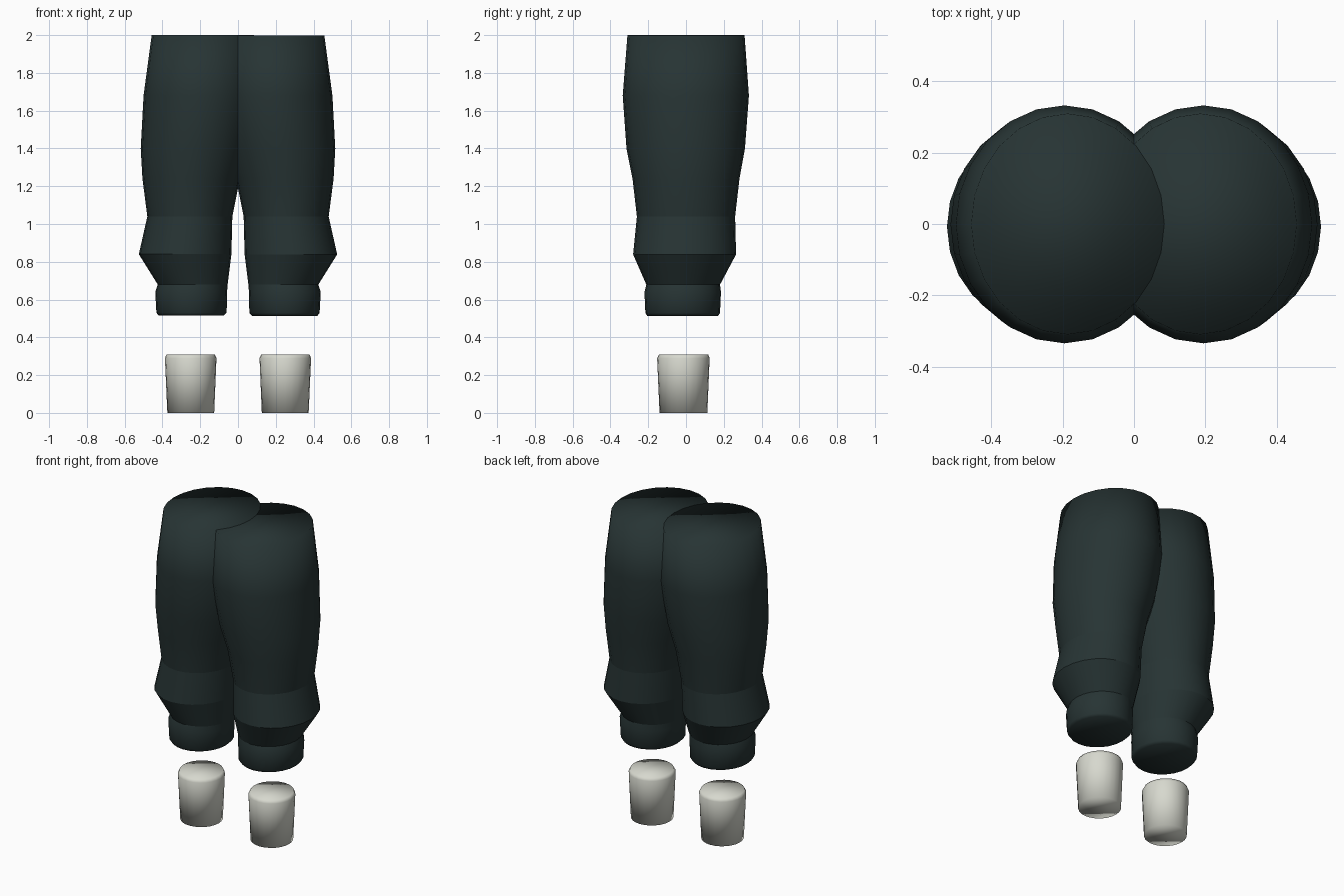
import bpy, bmesh, math

cube = bpy.data.objects.get("Cube")
if cube:
    bpy.data.objects.remove(cube, do_unlink=True)


def material(name, color):
    mat = bpy.data.materials.new(name)
    mat.diffuse_color = color
    mat.use_nodes = True
    bsdf = mat.node_tree.nodes["Principled BSDF"]
    bsdf.inputs["Base Color"].default_value = color
    bsdf.inputs["Roughness"].default_value = 0.7
    return mat


def loft(name, rings, side, mat, sides=24, sharp=()):
    """Stack of oval rings (z, inner x, outer x, back y, front y), capped."""
    bm = bmesh.new()
    loops = []
    for z, inner, outer, y0, y1 in rings:
        cx, rx = (inner + outer) / 2, (outer - inner) / 2
        cy, ry = (y0 + y1) / 2, (y1 - y0) / 2
        loop = []
        for i in range(sides):
            a = math.tau * i / sides
            loop.append(bm.verts.new((side * (cx + rx * math.cos(a)),
                                      cy + ry * math.sin(a), z)))
        loops.append(loop)
    for low, high in zip(loops, loops[1:]):
        for i in range(sides):
            j = (i + 1) % sides
            bm.faces.new((low[i], low[j], high[j], high[i]))
    bm.faces.new(loops[0])
    bm.faces.new(loops[-1])
    bmesh.ops.recalc_face_normals(bm, faces=bm.faces)
    for face in bm.faces:
        face.smooth = True
    # Creases around the chosen rings
    for k in sharp:
        for i in range(sides):
            edge = bm.edges.get((loops[k][i], loops[k][(i + 1) % sides]))
            edge.smooth = False
    mesh = bpy.data.meshes.new(name)
    bm.to_mesh(mesh)
    bm.free()
    mesh.materials.append(mat)
    obj = bpy.data.objects.new(name, mesh)
    bpy.context.collection.objects.link(obj)
    return obj


cloth = material("dark_teal_cloth", (0.02, 0.034, 0.034, 1))
pale = material("pale_grey", (0.68, 0.69, 0.62, 1))

# Trouser leg from the ankle cuff, over the flared fold, up to the waist
leg_rings = [
    (0.515, 0.075, 0.42, -0.205, 0.17),
    (0.53, 0.06, 0.432, -0.215, 0.18),
    (0.64, 0.058, 0.438, -0.22, 0.185),
    (0.68, 0.055, 0.425, -0.21, 0.18),
    (0.84, 0.035, 0.525, -0.28, 0.265),
    (1.04, 0.03, 0.48, -0.26, 0.26),
    (1.24, -0.01, 0.506, -0.283, 0.283),
    (1.4, -0.06, 0.515, -0.315, 0.312),
    (1.68, -0.11, 0.50, -0.335, 0.333),
    (2.0, -0.085, 0.457, -0.31, 0.31),
]
# Tapered foot block
foot_rings = [
    (0.0, 0.126, 0.374, -0.14, 0.113),
    (0.29, 0.114, 0.387, -0.153, 0.125),
    (0.31, 0.124, 0.378, -0.143, 0.117),
]

for label, side in (("left", 1), ("right", -1)):
    leg = loft(label + "_trouser_leg", leg_rings, side, cloth, sharp=(3, 4, 5))
    # Keep the overlapping waist caps from coinciding
    leg.location.z = -0.001 if side > 0 else 0
    loft(label + "_foot", foot_rings, side, pale)
